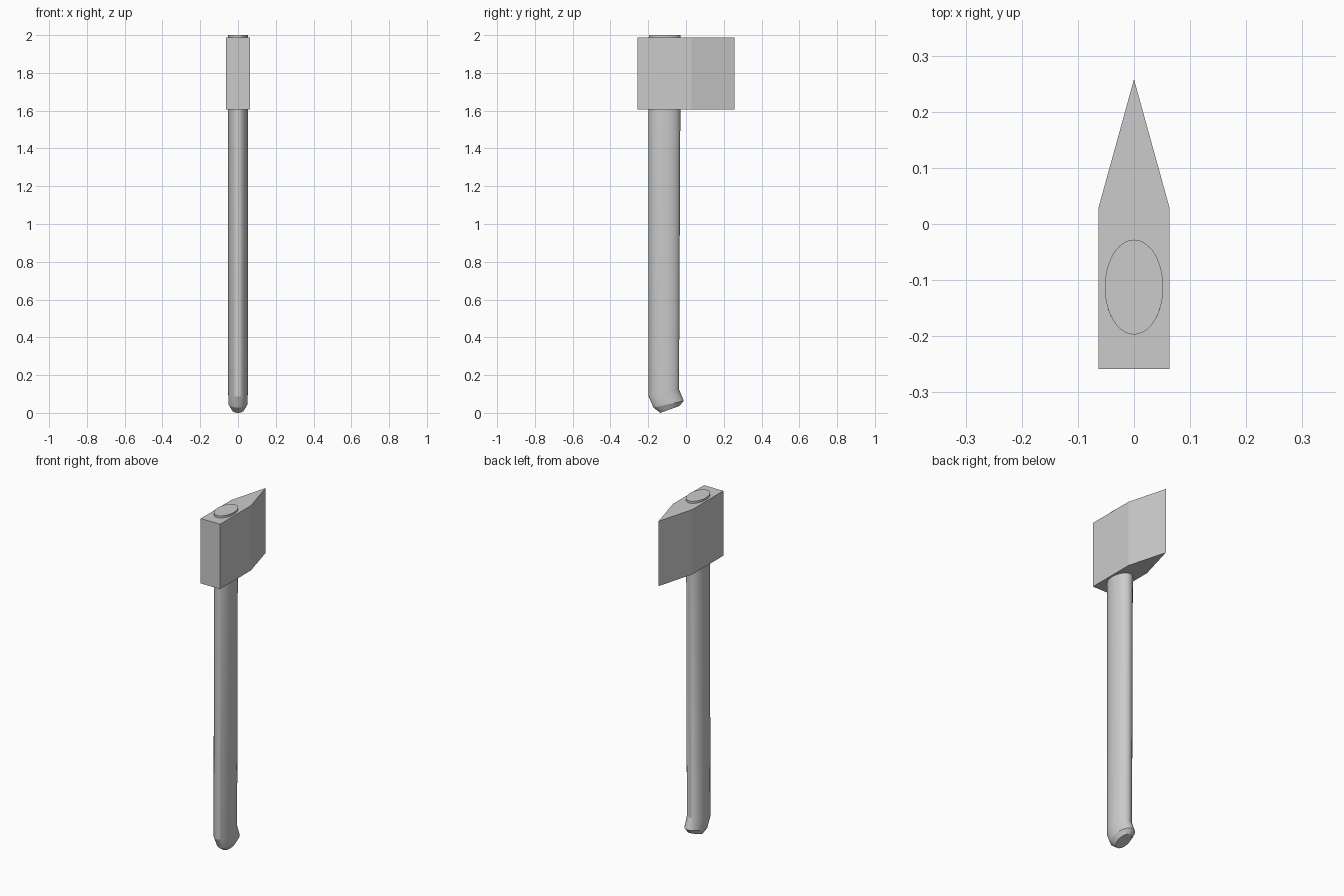
import bpy, bmesh, math

if "Cube" in bpy.data.objects:
    bpy.data.objects.remove(bpy.data.objects["Cube"])


def loft(name, rings):
    # Skin a stack of equal-length rings and cap both ends
    bm = bmesh.new()
    loops = [[bm.verts.new(p) for p in ring] for ring in rings]
    n = len(loops[0])
    for a, b in zip(loops, loops[1:]):
        for i in range(n):
            j = (i + 1) % n
            bm.faces.new((a[i], a[j], b[j], b[i]))
    bm.faces.new(loops[0][::-1])
    bm.faces.new(loops[-1])
    bmesh.ops.recalc_face_normals(bm, faces=bm.faces)
    mesh = bpy.data.meshes.new(name)
    bm.to_mesh(mesh)
    bm.free()
    obj = bpy.data.objects.new(name, mesh)
    bpy.context.collection.objects.link(obj)
    return obj


def tilted_ellipse(back, front, rx, n=48):
    # Ellipse whose long axis runs between two (y, z) points
    ring = []
    for i in range(n):
        a = 2 * math.pi * i / n
        t = (1 + math.sin(a)) / 2
        ring.append((rx * math.cos(a),
                     back[0] + (front[0] - back[0]) * t,
                     back[1] + (front[1] - back[1]) * t))
    return ring


# Axe head: wedge outline raised vertically
outline = [(-0.063, -0.258), (0.063, -0.258), (0.063, 0.03),
           (0, 0.258), (-0.063, 0.03)]
loft("axe_head", [[(x, y, z) for x, y in outline] for z in (1.605, 1.988)])

# Oval handle with a slanted, chamfered knob at the bottom
handle = loft("handle", [
    tilted_ellipse((-0.135, 0.0), (-0.034, 0.037), 0.033),
    tilted_ellipse((-0.172, 0.028), (-0.012, 0.064), 0.05),
    tilted_ellipse((-0.198, 0.087), (-0.037, 0.125), 0.052),
    tilted_ellipse((-0.197, 2.0), (-0.028, 2.0), 0.052),
])
bpy.context.view_layer.objects.active = handle
handle.select_set(True)
bpy.ops.object.shade_smooth_by_angle(angle=math.radians(20))
